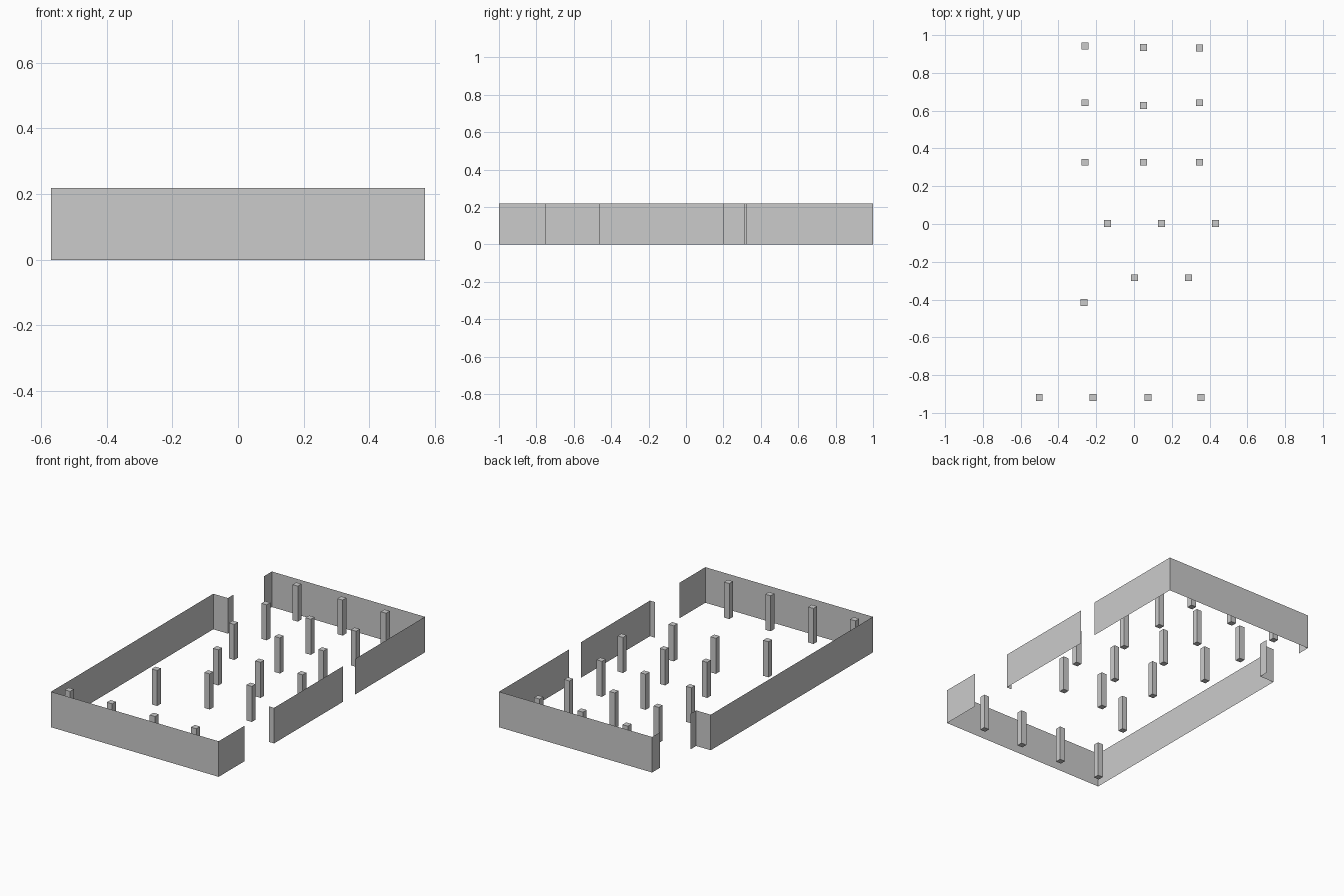
import bpy

if "Cube" in bpy.data.objects:
    bpy.data.objects.remove(bpy.data.objects["Cube"])

H = 0.218          # common height of walls and columns
X = 0.569          # half width of the plan
COL = 0.036        # column side length


def mesh_object(name, verts, faces):
    mesh = bpy.data.meshes.new(name)
    mesh.from_pydata(verts, [], faces)
    mesh.update()
    obj = bpy.data.objects.new(name, mesh)
    bpy.context.collection.objects.link(obj)
    return obj


def wall(name, path):
    """Thin sheet wall raised from an open floor-plan path."""
    n = len(path)
    verts = [(x, y, z) for z in (0, H) for x, y in path]
    faces = [(i, i + 1, n + i + 1, n + i) for i in range(n - 1)]
    return mesh_object(name, verts, faces)


def column(name, x, y):
    """Square closed column standing on the floor."""
    h = COL / 2
    ring = [(x - h, y - h), (x + h, y - h), (x + h, y + h), (x - h, y + h)]
    verts = [(a, b, z) for z in (0, H) for a, b in ring]
    sides = [(i, (i + 1) % 4, (i + 1) % 4 + 4, i + 4) for i in range(4)]
    return mesh_object(name, verts, [(3, 2, 1, 0), (4, 5, 6, 7)] + sides)


# Perimeter walls, split by the three door openings
wall("back_wall", [(X, 0.323), (X, 1), (-0.47, 1), (-0.47, 0.921)])
wall("front_and_left_wall", [(-0.47, 0.627), (-0.47, 0.573), (-X, 0.573),
                             (-X, -1), (X, -1), (X, -0.75)])
wall("right_wall", [(0.535, -0.463), (X, -0.463), (X, 0.204)])

# Column rows, back to front
columns = [(-0.26, 0.943), (0.05, 0.935), (0.347, 0.932),
           (-0.26, 0.642), (0.05, 0.627), (0.347, 0.642)]
columns += [(x, 0.327) for x in (-0.26, 0.05, 0.347)]
columns += [(x, 0.002) for x in (-0.14, 0.146, 0.432)]
columns += [(0.002, -0.285), (0.288, -0.285), (-0.264, -0.415)]
columns += [(x, -0.918) for x in (-0.502, -0.217, 0.074, 0.354)]
for i, (x, y) in enumerate(columns, 1):
    column(f"column_{i:02d}", x, y)
